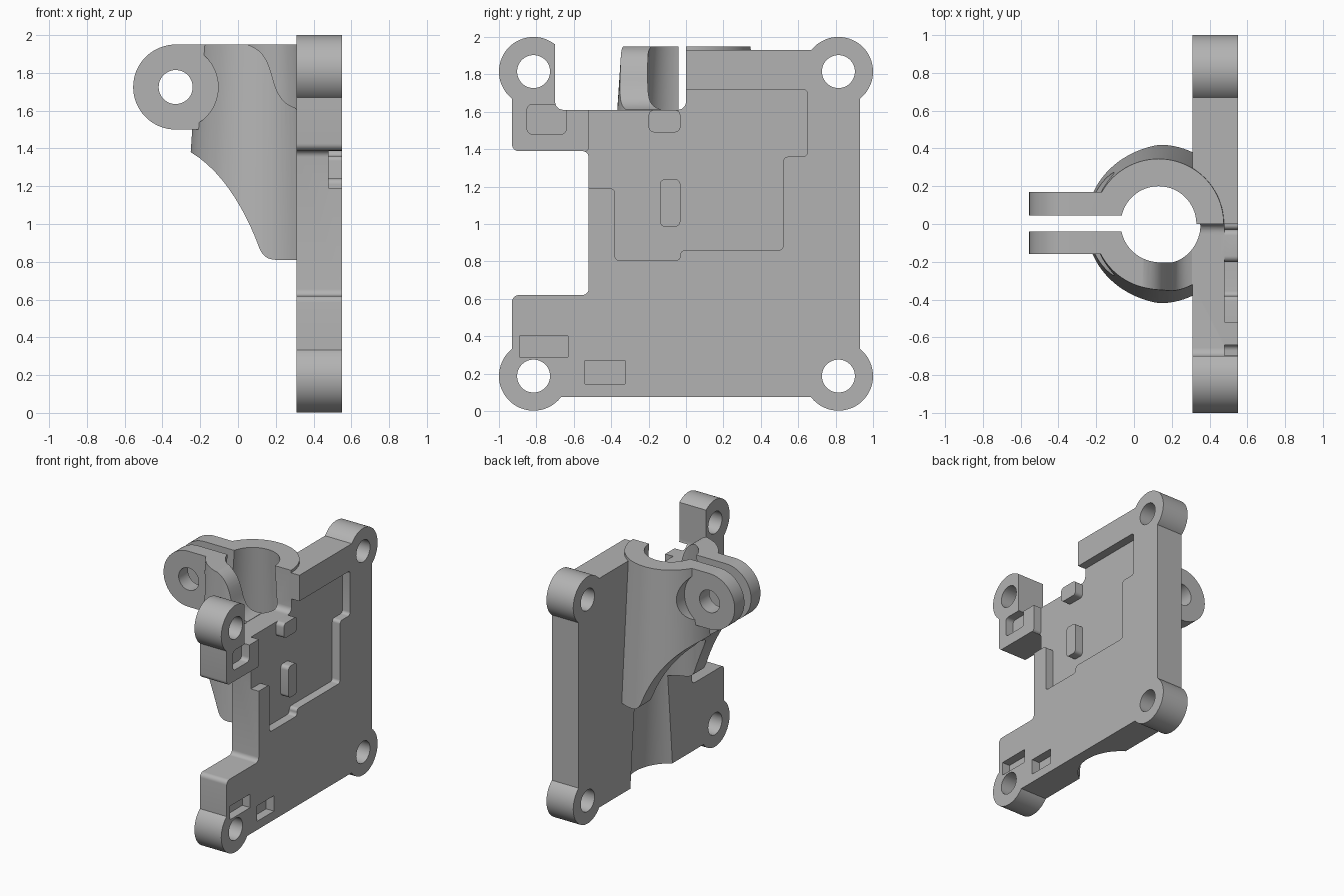
import bpy, bmesh, math
from mathutils import Vector
from mathutils.geometry import interpolate_bezier

if "Cube" in bpy.data.objects:
    bpy.data.objects.remove(bpy.data.objects["Cube"])

grey = bpy.data.materials.new("plain_grey")
grey.use_nodes = True
grey.diffuse_color = (0.45, 0.45, 0.45, 1)
grey.node_tree.nodes["Principled BSDF"].inputs["Base Color"].default_value = (0.45, 0.45, 0.45, 1)

BACK, FACE, FLOOR = 0.31, 0.55, 0.48   # plate back, plate face, recess floor
TOP, BORE_X, TAPER = 1.95, 0.13, 0.066
EAR = (-0.33, 1.725)


def finish(name, bm):
    bmesh.ops.recalc_face_normals(bm, faces=bm.faces)
    me = bpy.data.meshes.new(name)
    bm.to_mesh(me)
    bm.free()
    me.materials.append(grey)
    ob = bpy.data.objects.new(name, me)
    bpy.context.collection.objects.link(ob)
    return ob


def prism(name, pts, axis, lo, hi):
    """Extrude a profile: (y, z) along X or (x, z) along Y."""
    place = (lambda a, b, t: (t, a, b)) if axis == "X" else (lambda a, b, t: (a, t, b))
    bm = bmesh.new()
    ends = [[bm.verts.new(place(p[0], p[1], t)) for p in pts] for t in (lo, hi)]
    for ring in ends:
        bm.faces.new(ring)
    n = len(pts)
    for i in range(n):
        j = (i + 1) % n
        bm.faces.new((ends[0][i], ends[0][j], ends[1][j], ends[1][i]))
    return finish(name, bm)


def cone(name, r_top, lo, hi, segments=96):
    """Tapered round solid about the bore axis, r_top being its radius at TOP."""
    bm = bmesh.new()
    rings = []
    for z in (lo, hi):
        r = r_top + TAPER * (TOP - z)
        rings.append([bm.verts.new((BORE_X + x, y, z)) for x, y in circle((0, 0), r, segments)])
        bm.faces.new(rings[-1])
    for i in range(segments):
        j = (i + 1) % segments
        bm.faces.new((rings[0][i], rings[0][j], rings[1][j], rings[1][i]))
    return finish(name, bm)


def circle(c, r, n=64):
    return [(c[0] + r * math.cos(2 * math.pi * i / n),
             c[1] + r * math.sin(2 * math.pi * i / n)) for i in range(n)]


def rect(y0, y1, z0, z1):
    return [(y0, z0), (y1, z0), (y1, z1), (y0, z1)]


def rounded(pts, r, steps=6):
    """Round every corner of a right-angled outline."""
    out = []
    for i, p in enumerate(pts):
        p = Vector(p)
        a = (Vector(pts[i - 1]) - p).normalized() * r
        b = (Vector(pts[(i + 1) % len(pts)]) - p).normalized() * r
        for k in range(steps + 1):
            t = math.pi / 2 * k / steps
            out.append(p + a * (1 - math.sin(t)) + b * (1 - math.cos(t)))
    return out


def bezier(*p):
    q = [Vector((a, b, 0)) for a, b in p]
    return [(v.x, v.y) for v in interpolate_bezier(q[0], q[1], q[2], q[3], 12)]


def combine(target, other, op):
    mod = target.modifiers.new(op, "BOOLEAN")
    mod.operation, mod.solver, mod.object = op, "EXACT", other
    bpy.context.view_layer.update()
    me = bpy.data.meshes.new_from_object(
        target.evaluated_get(bpy.context.evaluated_depsgraph_get()))
    target.modifiers.clear()
    target.data = me
    bpy.data.objects.remove(other)


def cut(target, other):
    combine(target, other, "DIFFERENCE")


def join(target, other):
    combine(target, other, "UNION")


# Plate outline with the side notch, and four corner lugs
mount = prism("clamp_mounting_plate", rounded(
    [(-0.93, 0.075), (0.93, 0.075), (0.93, 1.93), (-0.93, 1.93),
     (-0.93, 1.39), (-0.52, 1.39), (-0.52, 0.62), (-0.93, 0.62)], 0.035), "X", BACK, FACE)
corners = [(y, z) for y in (-0.815, 0.815) for z in (0.187, 1.815)]
for c in corners:
    join(mount, prism("lug", circle(c, 0.185), "X", BACK, FACE))

# Tapered clamp body, trimmed below by a sweeping curve
body = cone("clamp_body", 0.345, 0.7, TOP)
sweep = (bezier((-0.25, 1.38), (-0.08, 1.28), (0.04, 1.07), (0.11, 0.88))
         + bezier((0.11, 0.88), (0.135, 0.815), (0.17, 0.81), (0.22, 0.81))[1:])
cut(body, prism("sweep_cutter", [(-0.7, 1.38)] + sweep + [(0.7, 0.81), (0.7, 0.5), (-0.7, 0.5)],
                "Y", -0.7, 0.7))
cut(body, prism("front_trim", rect(-1, 1, 0, 2.2), "X", 0.476, 0.9))

# Clearance for the bolt head and nut beside the ears
for lo, hi in ((0.17, 0.7), (-0.7, -0.16)):
    cut(body, prism("bolt_clearance", circle(EAR, 0.225), "Y", lo, hi))

# Ears as one rounded tab, split later by the slit
tab = [p for p in circle(EAR, 0.225) if p[0] < EAR[0] - 0.001]
tab = [(EAR[0], TOP)] + tab + [(EAR[0], 1.5), (0.05, 1.5), (0.05, TOP)]
join(body, prism("ears", tab, "Y", -0.16, 0.17))
join(mount, body)

# Bore, slit, bolt hole and lug holes
cut(mount, cone("bore", 0.2, -0.1, 2.1))
cut(mount, prism("slit", rect(-0.8, 0.1, 0.3, 2.2), "Y", -0.04, 0.045))
cut(mount, prism("bolt_hole", circle(EAR, 0.09, 48), "Y", -0.5, 0.5))
for c in corners:
    cut(mount, prism("lug_hole", circle(c, 0.088, 48), "X", 0.2, 0.7))

# Top notch through the plate, with a curved run-out into the clamp
cut(mount, prism("top_notch", rounded(rect(-0.70, 0, 1.61, 2.3), 0.045), "X", BACK - 0.002, 0.7))
runout = (bezier((0.05, TOP), (0.14, 1.92), (0.16, 1.86), (0.19, 1.75))
          + bezier((0.19, 1.75), (0.22, 1.65), (0.26, 1.63), (0.315, 1.61))[1:])
cut(mount, prism("run_out", [(0.05, 2.2)] + runout + [(0.315, 2.2)], "Y", -0.6, 0))

# Stepped recess in the plate face
recess = [(-0.38, 1.19), (-0.38, 0.805), (-0.03, 0.805), (-0.03, 0.86), (0.52, 0.86),
          (0.52, 1.36), (0.65, 1.36), (0.65, 1.72), (-0.52, 1.72), (-0.52, 1.385),
          (-0.6, 1.385), (-0.6, 1.19)]
cut(mount, prism("recess", rounded(recess, 0.025), "X", FLOOR, 0.7))

# Raised pads in the recess
for r in (rect(-0.14, -0.03, 0.985, 1.24), rect(-0.20, -0.03, 1.49, 1.61)):
    join(mount, prism("pad", rounded(r, 0.03), "X", FLOOR - 0.02, FACE))

# Small pockets in the plate face
cut(mount, prism("lug_pocket", rounded(rect(-0.85, -0.64, 1.48, 1.64), 0.03), "X", FLOOR, 0.7))
for r in (rect(-0.89, -0.63, 0.29, 0.40), rect(-0.54, -0.325, 0.145, 0.27)):
    cut(mount, prism("pocket", r, "X", FLOOR, 0.7))

# Smooth round walls, crisp edges
bpy.ops.object.select_all(action="DESELECT")
mount.select_set(True)
bpy.context.view_layer.objects.active = mount
bpy.ops.object.shade_smooth_by_angle(angle=math.radians(30))
